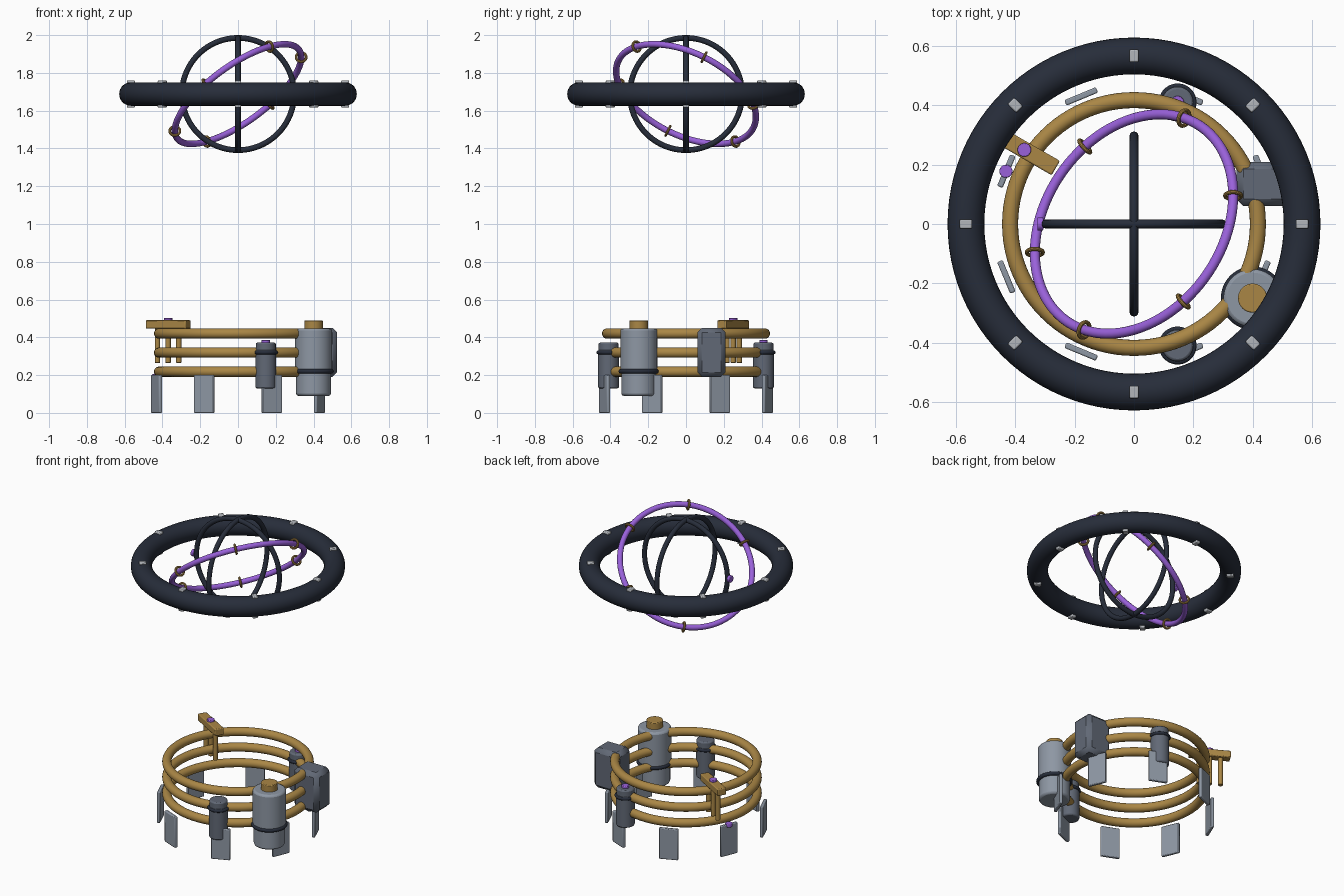
import bpy
from math import radians, cos, sin, pi
from mathutils import Vector, Matrix, Euler

if "Cube" in bpy.data.objects:
    bpy.data.objects.remove(bpy.data.objects["Cube"])


def material(name, r, g, b):
    m = bpy.data.materials.new(name)
    m.diffuse_color = (r, g, b, 1)
    m.use_nodes = True
    m.node_tree.nodes["Principled BSDF"].inputs["Base Color"].default_value = m.diffuse_color
    return m


DARK = material("dark_navy", 0.02, 0.026, 0.042)
GOLD = material("brass", 0.40, 0.24, 0.06)
PURPLE = material("violet", 0.32, 0.12, 0.70)
STEEL = material("steel", 0.27, 0.31, 0.37)
SLATE = material("slate", 0.12, 0.14, 0.18)
SILVER = material("silver", 0.45, 0.47, 0.50)


def finish(name, mat, bevel=0):
    ob = bpy.context.object
    ob.name = name
    ob.data.materials.append(mat)
    if bevel:
        mod = ob.modifiers.new("bevel", "BEVEL")
        mod.width = bevel
        mod.segments = 2
        mod.limit_method = 'ANGLE'
    bpy.ops.object.shade_smooth_by_angle(angle=radians(35))
    return ob


def torus(name, mat, loc, R, r, rot=(0, 0, 0), seg=96, sides=16):
    bpy.ops.mesh.primitive_torus_add(location=loc, rotation=rot, major_radius=R,
                                     minor_radius=r, major_segments=seg, minor_segments=sides)
    return finish(name, mat)


def cylinder(name, mat, x, y, z0, z1, r, bevel=0, rot=(0, 0, 0)):
    bpy.ops.mesh.primitive_cylinder_add(vertices=40, radius=r, depth=z1 - z0,
                                        location=(x, y, (z0 + z1) / 2), rotation=rot)
    return finish(name, mat, bevel)


def box(name, mat, loc, size, turn=0, bevel=0.005):
    bpy.ops.mesh.primitive_cube_add(size=1, location=loc, rotation=(0, 0, turn))
    bpy.context.object.scale = size
    bpy.ops.object.transform_apply(location=False, rotation=False, scale=True)
    return finish(name, mat, bevel)


# Floating armillary: thick outer ring and two crossed upright rings
C = Vector((0, 0, 1.688))
torus("outer_ring", DARK, C, 0.567, 0.062, sides=28)
torus("upright_ring_front", DARK, C, 0.297, 0.015, (pi / 2, 0, 0))
torus("upright_ring_side", DARK, C, 0.297, 0.015, (0, pi / 2, 0))
cylinder("pivot_button", PURPLE, -0.316, 0, C.z - 0.01, C.z + 0.01, 0.022, 0.003, (0, pi / 2, 0))

# Studs above and below the outer ring
for i in range(8):
    a = i * pi / 4
    for side in (-1, 1):
        box("ring_stud", SILVER, (0.567 * cos(a), 0.567 * sin(a), C.z + side * 0.06),
            (0.042, 0.032, 0.024), a)

# Tilted ring with six collars
tilt = Euler((radians(-22), radians(-36), 0))
torus("tilted_ring", PURPLE, C, 0.399, 0.017, tilt)
for i in range(6):
    a = radians(15 + 60 * i)
    frame = tilt.to_matrix() @ Matrix.Rotation(a, 3, 'Z')
    ob_rot = (frame @ Matrix.Rotation(pi / 2, 3, 'X')).to_euler()
    torus("ring_collar", GOLD, C + frame @ Vector((0.399, 0, 0)), 0.027, 0.007, ob_rot, 32, 10)

# Base coil of three stacked tubes
for z in (0.218, 0.319, 0.42):
    torus("coil_tube", GOLD, (0, 0, z), 0.418, 0.027, sides=20)

# Foot plates around the base
for i in range(8):
    a = pi / 8 + i * pi / 4
    box("foot_plate", STEEL, (0.466 * cos(a), 0.466 * sin(a), 0.1), (0.02, 0.115, 0.2), a)
cylinder("foot_button", PURPLE, -0.432, 0.178, 0.185, 0.206, 0.022, 0.003)

# Large canister
cylinder("canister_body", STEEL, 0.40, -0.25, 0.21, 0.447, 0.098, 0.012)
cylinder("canister_base", STEEL, 0.40, -0.25, 0.09, 0.22, 0.092, 0.012)
torus("canister_band", DARK, (0.40, -0.25, 0.22), 0.095, 0.012, seg=48)
cylinder("canister_cap", GOLD, 0.40, -0.25, 0.44, 0.49, 0.049, 0.004)

# Two small canisters, mirrored front to back
for s in (-1, 1):
    cylinder("small_canister_body", SLATE, 0.147, 0.41 * s, 0.13, 0.335, 0.055, 0.008)
    cylinder("small_canister_lid", SLATE, 0.147, 0.41 * s, 0.32, 0.372, 0.053, 0.008)
    torus("small_canister_band", DARK, (0.147, 0.41 * s, 0.32), 0.054, 0.010, seg=48)
cylinder("small_canister_button", PURPLE, 0.147, 0.41, 0.365, 0.386, 0.022, 0.003)

# Control box on the coil
housing = box("control_box", SLATE, (0.435, 0.135, 0.32), (0.18, 0.15, 0.26), 0, 0.025)
housing.modifiers["bevel"].segments = 1

# Tap bar with three prongs clamped on the coil
turn = radians(-30)
box("tap_bar", GOLD, (-0.37, 0.25, 0.468), (0.245, 0.056, 0.045), turn)
for d in (-0.065, 0, 0.065):
    cylinder("tap_prong", GOLD, -0.37 + d * cos(turn), 0.25 + d * sin(turn), 0.265, 0.455, 0.014, 0.002)
cylinder("tap_button", PURPLE, -0.37, 0.25, 0.485, 0.502, 0.023, 0.003)
